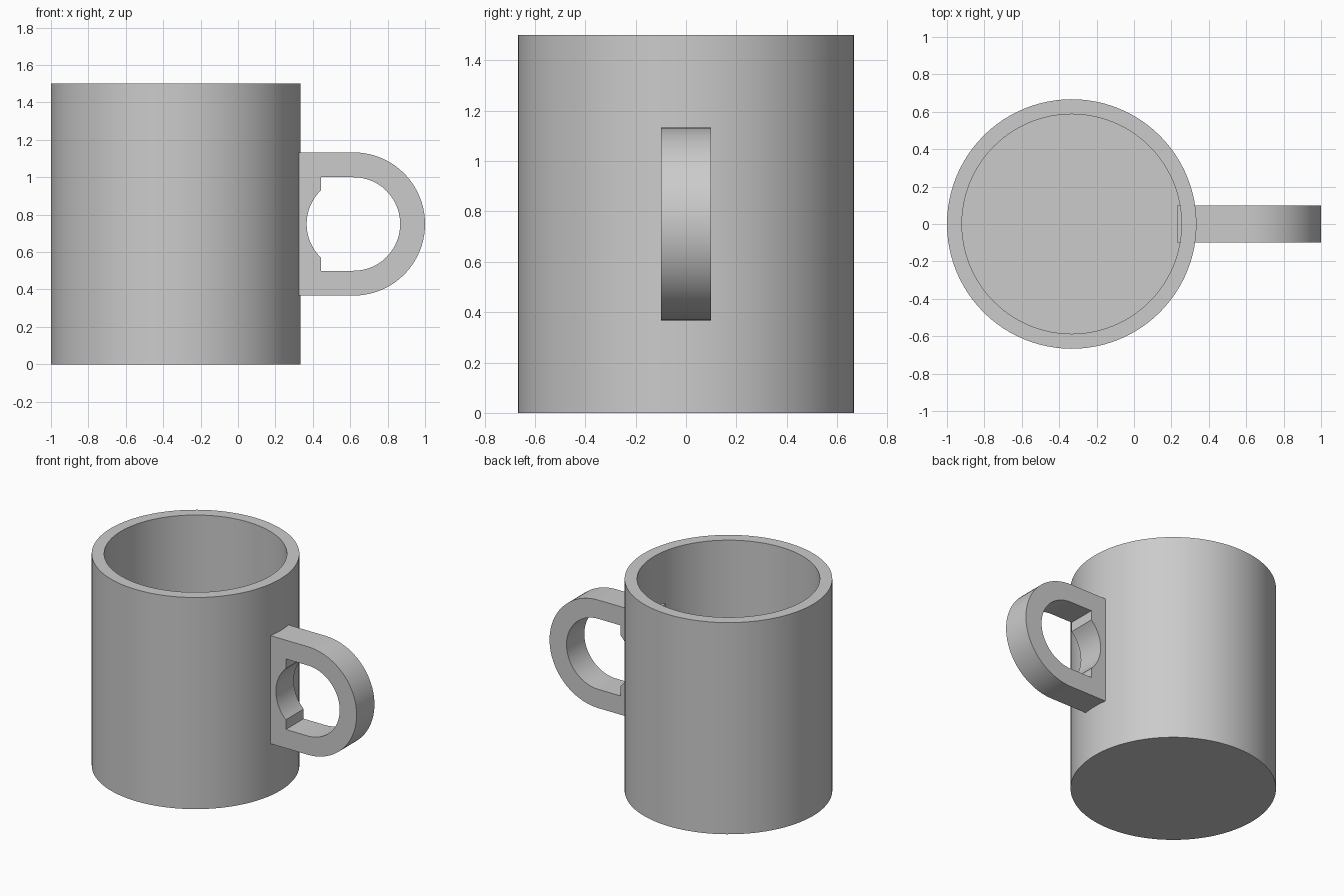
import bpy, bmesh
from math import cos, sin, pi, asin, sqrt

cube = bpy.data.objects.get("Cube")
if cube:
    bpy.data.objects.remove(cube, do_unlink=True)

# Single grey material
grey = bpy.data.materials.new("plain grey")
grey.use_nodes = True
colour = (0.6, 0.6, 0.6, 1)
grey.diffuse_color = colour
grey.node_tree.nodes["Principled BSDF"].inputs["Base Color"].default_value = colour


def finish(name, bm):
    bmesh.ops.recalc_face_normals(bm, faces=bm.faces)
    mesh = bpy.data.meshes.new(name)
    bm.to_mesh(mesh)
    bm.free()
    mesh.materials.append(grey)
    obj = bpy.data.objects.new(name, mesh)
    bpy.context.collection.objects.link(obj)
    bpy.ops.object.select_all(action='DESELECT')
    obj.select_set(True)
    bpy.context.view_layer.objects.active = obj
    bpy.ops.object.shade_smooth_by_angle(angle=pi / 6)
    return obj


def arc(cx, cz, r, start, end, steps):
    angles = [start + (end - start) * i / steps for i in range(steps + 1)]
    return [(cx + r * cos(a), cz + r * sin(a)) for a in angles]


# Mug body: a cylinder whose top is inset to a rim and pushed down
radius, inner, height, floor = 0.667, 0.587, 1.5, 0.08
segments = 96
bm = bmesh.new()


def ring(r, z):
    return [bm.verts.new((-0.333 + x, y, z)) for x, y in arc(0, 0, r, 0, 2 * pi, segments)[:-1]]


rings = [ring(radius, 0), ring(radius, height), ring(inner, height), ring(inner, floor)]
for low, high in zip(rings, rings[1:]):
    for i in range(segments):
        j = (i + 1) % segments
        bm.faces.new((low[i], low[j], high[j], high[i]))
bm.faces.new(rings[0])
bm.faces.new(rings[-1])
finish("mug_body", bm)

# Handle: D-shaped outline with a rounded, notched hole, extruded in y
cx, cz, outer_r, hole_r = 0.617, 0.75, 0.383, 0.25
root_x, notch_x, half_width = 0.23, 0.445, 0.1
outline = arc(cx, cz, outer_r, -pi / 2, pi / 2, 40)
outline += [(root_x, cz + outer_r), (root_x, cz - outer_r)]
notch_angle = asin(sqrt(hole_r ** 2 - (cx - notch_x) ** 2) / hole_r)
hole = arc(cx, cz, hole_r, -pi / 2, pi / 2, 40)
hole += [(notch_x, cz + hole_r)]
hole += arc(cx, cz, hole_r, pi - notch_angle, pi + notch_angle, 20)
hole += [(notch_x, cz - hole_r)]

bm = bmesh.new()
edges = []
for loop in (outline, hole):
    verts = [bm.verts.new((x, -half_width, z)) for x, z in loop]
    edges += [bm.edges.new((verts[i - 1], verts[i])) for i in range(len(verts))]
bmesh.ops.triangle_fill(bm, edges=edges, use_beauty=True)
result = bmesh.ops.extrude_face_region(bm, geom=bm.faces[:], use_keep_orig=True)
moved = [g for g in result["geom"] if isinstance(g, bmesh.types.BMVert)]
bmesh.ops.translate(bm, verts=moved, vec=(0, 2 * half_width, 0))
finish("handle", bm)
